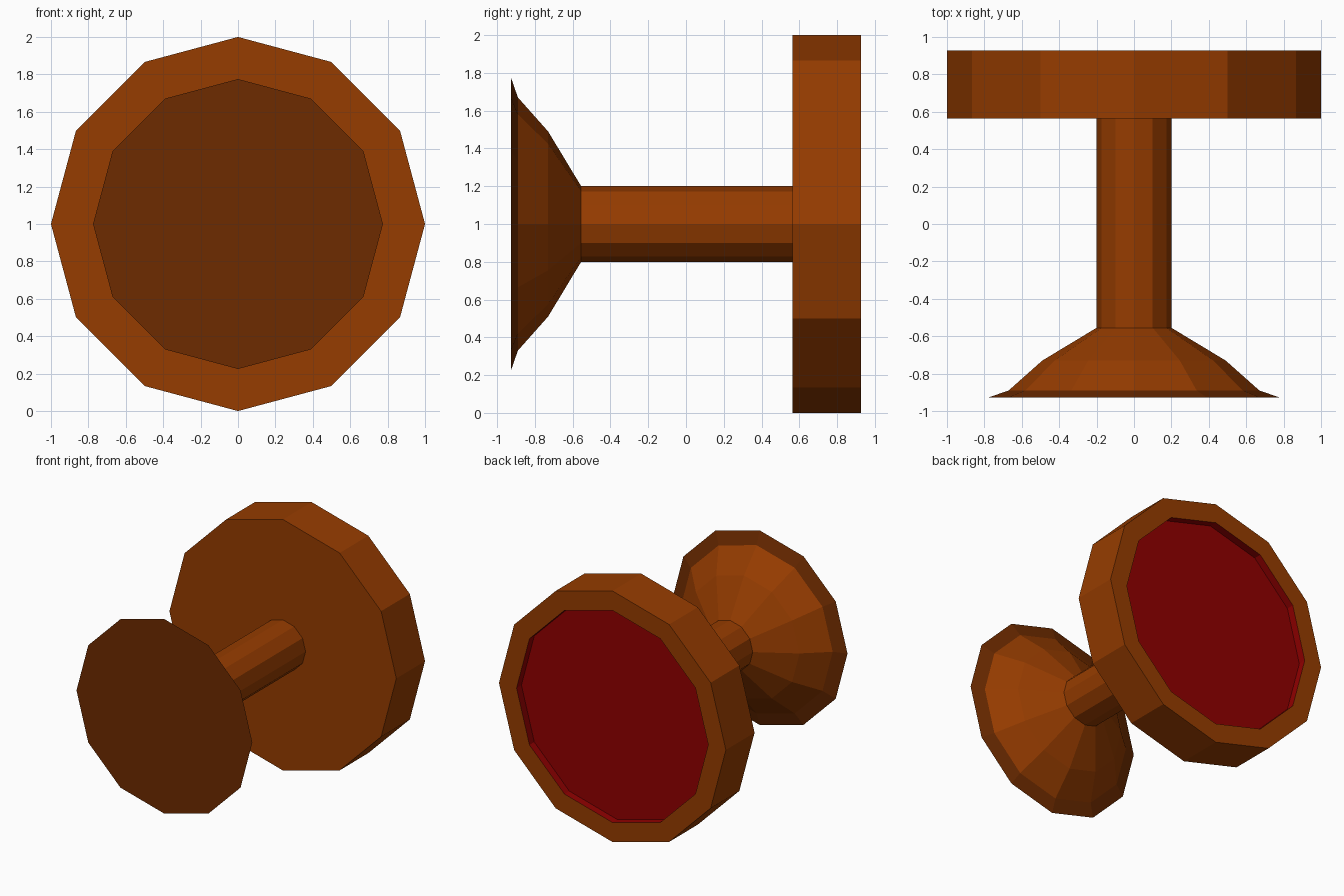
import bpy, bmesh
from math import sin, cos, tau

if "Cube" in bpy.data.objects:
    bpy.data.objects.remove(bpy.data.objects["Cube"])

SIDES = 12


def material(name, color):
    m = bpy.data.materials.new(name)
    m.diffuse_color = (*color, 1)
    m.use_nodes = True
    m.node_tree.nodes["Principled BSDF"].inputs["Base Color"].default_value = m.diffuse_color
    return m


wood = material("brown_wood", (0.305, 0.045, 0.0))
dark = material("dark_wood", (0.155, 0.024, 0.0))
red = material("red_padding", (0.28, 0.0, 0.0))


def lathe(name, profile, mat, cap_start=False, cap_end=False):
    """Spin (y, radius) points around the horizontal axis at z = 1."""
    bm = bmesh.new()
    rings = [[bm.verts.new((r * sin(tau * i / SIDES), y, 1 + r * cos(tau * i / SIDES)))
              for i in range(SIDES)] for y, r in profile]
    for a, b in zip(rings, rings[1:]):
        for i in range(SIDES):
            j = (i + 1) % SIDES
            bm.faces.new((a[i], a[j], b[j], b[i]))
    if cap_start:
        bm.faces.new(rings[0][::-1])
    if cap_end:
        bm.faces.new(rings[-1])
    mesh = bpy.data.meshes.new(name)
    bm.to_mesh(mesh)
    bm.free()
    mesh.materials.append(mat)
    bpy.context.collection.objects.link(bpy.data.objects.new(name, mesh))


# Dark thin rim and underside of the foot
lathe("base_rim", [(-0.9265, 0.775), (-0.89, 0.67)], dark, cap_start=True)
# Flared foot
lathe("base", [(-0.89, 0.67), (-0.73, 0.49), (-0.555, 0.2)], wood)
# Post joining foot and seat
lathe("stem", [(-0.555, 0.2), (0.565, 0.2)], wood)
# Thick seat disc with an open rim on its back face
lathe("seat", [(0.565, 1.0), (0.9265, 1.0), (0.9265, 0.845)], wood, cap_start=True)
# Red lining sunk into the seat
lathe("seat_pad", [(0.9265, 0.845), (0.865, 0.845)], red, cap_end=True)
